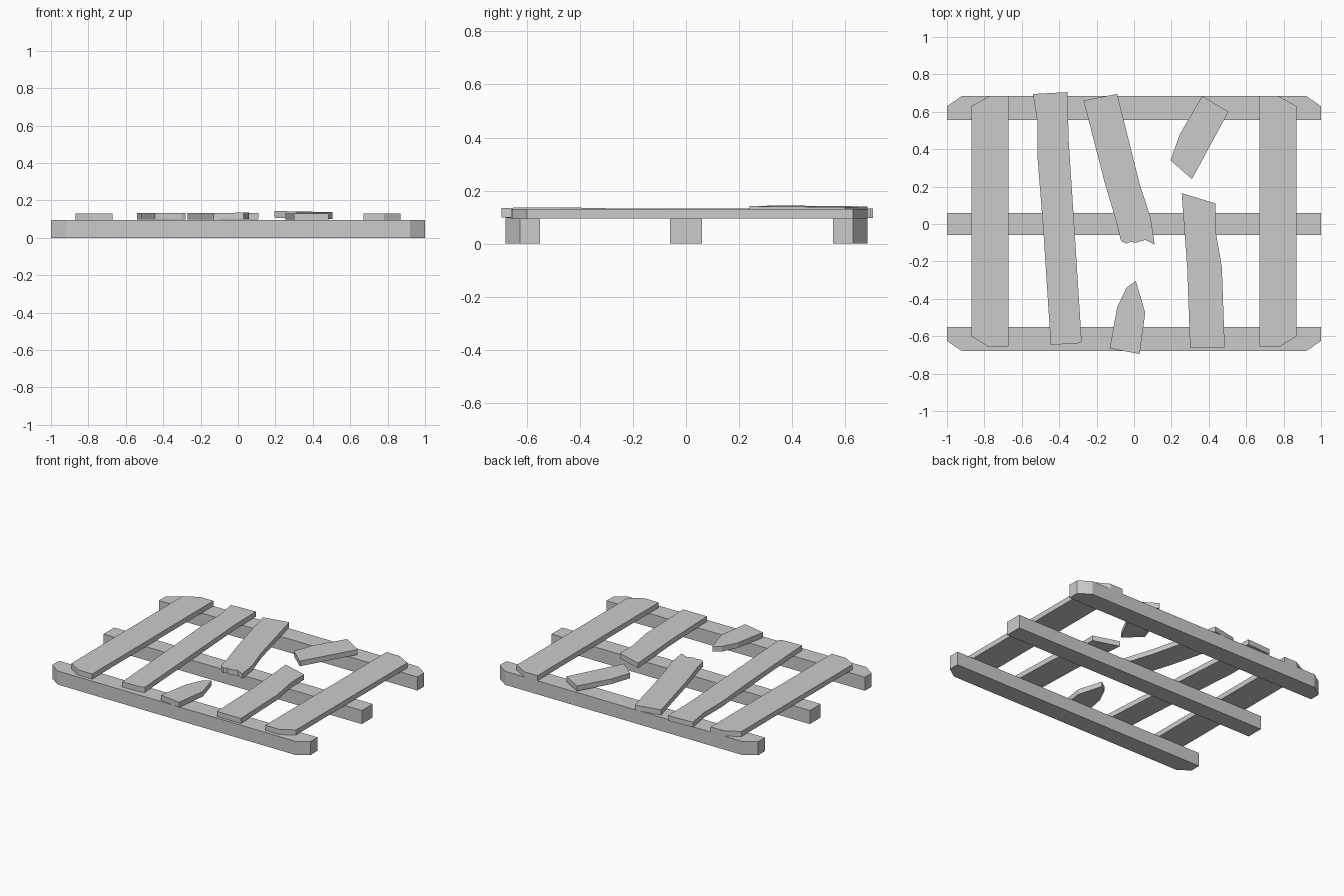
import bpy
import bmesh

cube = bpy.data.objects.get("Cube")
if cube:
    bpy.data.objects.remove(cube, do_unlink=True)

GREY = (0.6, 0.6, 0.6, 1.0)
wood = bpy.data.materials.new("plain grey wood")
wood.diffuse_color = GREY
wood.use_nodes = True
for node in wood.node_tree.nodes:
    if node.type == 'BSDF_PRINCIPLED':
        node.inputs["Base Color"].default_value = GREY

RAIL_TOP = 0.095
PLANK_THICK = 0.036


def make_board(name, outline, bottom, thickness, slope=(0, 0)):
    """Extrude a flat outline upward; slope tilts the board about its centre."""
    cx = sum(p[0] for p in outline) / len(outline)
    cy = sum(p[1] for p in outline) / len(outline)
    bm = bmesh.new()
    verts = [bm.verts.new((x, y, bottom + (x - cx) * slope[0] + (y - cy) * slope[1]))
             for x, y in outline]
    base = bm.faces.new(verts)
    result = bmesh.ops.extrude_face_region(bm, geom=[base])
    raised = [g for g in result["geom"] if isinstance(g, bmesh.types.BMVert)]
    bmesh.ops.translate(bm, verts=raised, vec=(0, 0, thickness))
    bmesh.ops.recalc_face_normals(bm, faces=bm.faces)
    mesh = bpy.data.meshes.new(name)
    bm.to_mesh(mesh)
    bm.free()
    mesh.materials.append(wood)
    board = bpy.data.objects.new(name, mesh)
    bpy.context.scene.collection.objects.link(board)
    return board


# Supporting rails: chamfered front and back, plain in the middle
for name, inner, shoulder, outer in (("back_rail", 0.555, 0.63, 0.685),
                                     ("front_rail", -0.55, -0.625, -0.68)):
    make_board(name, [(-1, inner), (1, inner), (1, shoulder), (0.92, outer),
                      (-0.92, outer), (-1, shoulder)], 0, RAIL_TOP)
make_board("middle_rail", [(-1, -0.06), (1, -0.06), (1, 0.06), (-1, 0.06)],
           0, RAIL_TOP)

# Intact edge planks, chamfered on their outer corners
for name, side in (("right_edge_plank", -1), ("left_edge_plank", 1)):
    make_board(name, [(side * x, y) for x, y in (
        (0.67, 0.685), (0.77, 0.685), (0.87, 0.63),
        (0.87, -0.6), (0.78, -0.655), (0.67, -0.655))], RAIL_TOP, PLANK_THICK)

# Warped full-length plank
make_board("warped_plank", [
    (-0.54, 0.695), (-0.355, 0.705), (-0.35, 0.455), (-0.32, 0), (-0.28, -0.63),
    (-0.305, -0.64), (-0.445, -0.645), (-0.485, -0.03), (-0.515, 0.345),
    (-0.515, 0.535)], RAIL_TOP + 0.002, PLANK_THICK)

# Snapped middle plank with a ragged end, and its pointed stub
make_board("snapped_plank", [
    (-0.27, 0.66), (-0.09, 0.695), (0.03, 0.215), (0.09, 0.03), (0.11, -0.11),
    (0.06, -0.085), (0.01, -0.1), (-0.02, -0.095), (-0.04, -0.105),
    (-0.07, -0.09), (-0.095, 0.015), (-0.155, 0.215)], RAIL_TOP + 0.002, PLANK_THICK)
make_board("pointed_stub", [
    (0.01, -0.305), (0.06, -0.475), (0.03, -0.695), (-0.13, -0.665),
    (-0.09, -0.445), (-0.04, -0.34)], RAIL_TOP + 0.003, PLANK_THICK, (0.02, 0))

# Broken plank and the loose piece behind it
make_board("broken_plank", [
    (0.255, 0.165), (0.435, 0.11), (0.435, -0.03), (0.47, -0.23),
    (0.485, -0.66), (0.3, -0.66), (0.285, -0.24)], RAIL_TOP, PLANK_THICK)
make_board("loose_piece", [
    (0.365, 0.685), (0.505, 0.6), (0.31, 0.24), (0.195, 0.34),
    (0.245, 0.48)], RAIL_TOP + 0.01, PLANK_THICK, (-0.02, 0))
